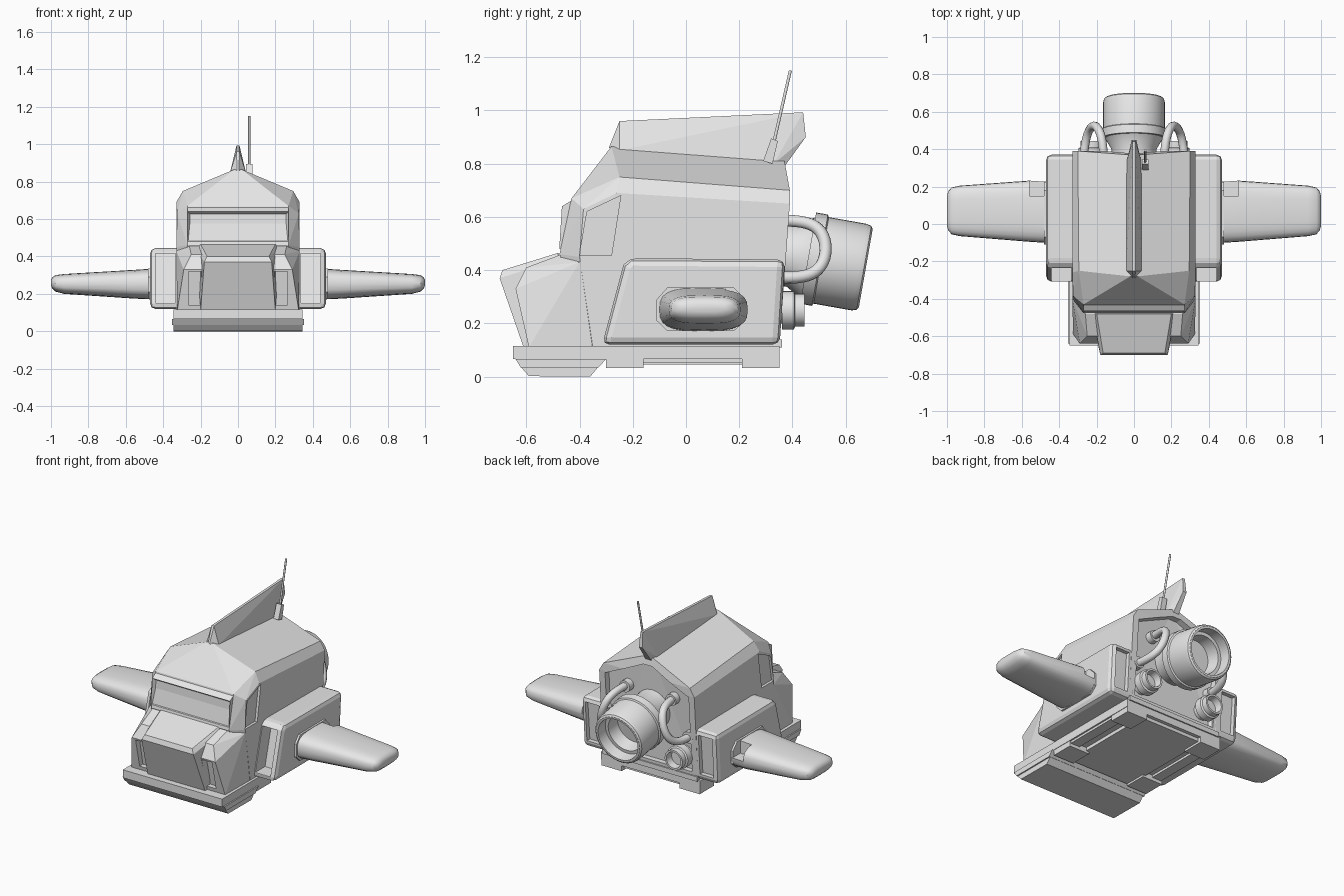
import bpy, bmesh
from math import sin, cos, pi, radians
from mathutils import Vector, Matrix

if "Cube" in bpy.data.objects:
    bpy.data.objects.remove(bpy.data.objects["Cube"], do_unlink=True)

grey = bpy.data.materials.new("plain_grey")
grey.use_nodes = True
grey.diffuse_color = (0.8, 0.8, 0.8, 1)
grey.node_tree.nodes["Principled BSDF"].inputs["Base Color"].default_value = (0.8, 0.8, 0.8, 1)


def make(name, bm, smooth=False):
    bmesh.ops.recalc_face_normals(bm, faces=bm.faces)
    mesh = bpy.data.meshes.new(name)
    bm.to_mesh(mesh)
    bm.free()
    mesh.materials.append(grey)
    ob = bpy.data.objects.new(name, mesh)
    bpy.context.collection.objects.link(ob)
    if smooth:
        activate(ob)
        bpy.ops.object.shade_smooth_by_angle(angle=radians(35))
    return ob


def activate(ob):
    bpy.ops.object.select_all(action='DESELECT')
    ob.select_set(True)
    bpy.context.view_layer.objects.active = ob


def hull(name, points):
    """Convex solid from points, mirrored across x."""
    bm = bmesh.new()
    for x, y, z in points:
        for s in (1, -1):
            bm.verts.new((s * x, y, z))
    bmesh.ops.remove_doubles(bm, verts=bm.verts, dist=1e-5)
    bmesh.ops.convex_hull(bm, input=bm.verts[:])
    bmesh.ops.dissolve_limit(bm, angle_limit=radians(1), verts=bm.verts, edges=bm.edges)
    return make(name, bm)


def loft(name, rings, smooth=False):
    """Skin closed rings of equal length and cap both ends."""
    bm = bmesh.new()
    rows = [[bm.verts.new(p) for p in ring] for ring in rings]
    n = len(rows[0])
    for a, b in zip(rows, rows[1:]):
        for i in range(n):
            j = (i + 1) % n
            bm.faces.new((a[i], a[j], b[j], b[i]))
    bm.faces.new(rows[0])
    bm.faces.new(rows[-1])
    return make(name, bm, smooth)


def prism(name, profile, x0, x1):
    """Extrude a (y, z) profile from x0 to x1."""
    return loft(name, [[(x, y, z) for y, z in profile] for x in (x0, x1)])


def box(name, x0, x1, y0, y1, z0, z1):
    return prism(name, [(y0, z0), (y1, z0), (y1, z1), (y0, z1)], x0, x1)


def lathe(name, profile, origin, tilt=0, n=32):
    """Revolve (distance, radius) pairs about a rearward axis."""
    turn = Matrix.Rotation(-tilt, 3, 'X')
    rings = [[Vector(origin) + turn @ Vector((r * cos(2 * pi * i / n), t, r * sin(2 * pi * i / n)))
              for i in range(n)] for t, r in profile]
    return loft(name, rings, True)


def tube(name, path, radius, kind='BEZIER'):
    curve = bpy.data.curves.new(name, 'CURVE')
    curve.dimensions = '3D'
    curve.bevel_depth = radius
    curve.bevel_resolution = 3
    curve.use_fill_caps = True
    sp = curve.splines.new('NURBS')
    sp.points.add(len(path) - 1)
    for p, co in zip(sp.points, path):
        p.co = (*co, 1)
    sp.use_endpoint_u = True
    sp.order_u = min(4, len(path))
    sp.resolution_u = 6
    curve.materials.append(grey)
    ob = bpy.data.objects.new(name, curve)
    bpy.context.collection.objects.link(ob)


def apply(ob, kind, **settings):
    m = ob.modifiers.new(kind.title(), kind)
    for key, value in settings.items():
        setattr(m, key, value)
    activate(ob)
    bpy.ops.object.modifier_apply(modifier=m.name)


def cut(ob, cutter):
    apply(ob, 'BOOLEAN', operation='DIFFERENCE', solver='EXACT', object=cutter)
    bpy.data.objects.remove(cutter, do_unlink=True)


# Cabin shell with hipped roof, recessed rear bay
cabin = hull("cabin", [
    (.33, .35, .11), (.33, .39, .65), (.30, .39, .70), (.03, .37, .81),
    (.33, -.26, .69), (.295, -.25, .75), (.02, -.28, .865),
    (.27, -.43, .67), (.325, -.385, .63), (.33, -.40, .45), (.27, -.475, .46),
    (.33, -.35, .11)])
cut(cabin, hull("bay_cutter", [(x, y + d, z) for d in (0, .2) for x, y, z in
                               ((.29, .32, .16), (.29, .35, .64), (.03, .34, .76))]))

# Nose: fenders with headlight recesses, and a raised hood
fenders = hull("fenders", [
    (.33, -.28, .11), (.33, -.28, .45), (.33, -.40, .43), (.26, -.48, .455),
    (.25, -.60, .41), (.29, -.64, .33), (.325, -.59, .11)])
hull("hood", [(.20, -.61, .11), (.18, -.70, .37), (.165, -.69, .40), (.20, -.48, .465),
              (.22, -.48, .44), (.21, -.40, .11)])

# Windshield frame with sunken glass
bm = bmesh.new()
rows = [[bm.verts.new((x, y, z)) for y, z in
         ((-.476, .48), (-.466, .64), (-.42, .668), (-.42, .48))] for x in (-.27, .27)]
front = bm.faces.new((rows[0][0], rows[1][0], rows[1][1], rows[0][1]))
for i in (1, 2, 3):
    j = (i + 1) % 4
    bm.faces.new((rows[0][i], rows[1][i], rows[1][j], rows[0][j]))
for row in rows:
    bm.faces.new(row)
bmesh.ops.recalc_face_normals(bm, faces=bm.faces)
bmesh.ops.inset_region(bm, faces=[front], thickness=.018, depth=-.02)
make("windshield", bm)

# Roof fin
hull("roof_fin", [(.008, -.25, .96), (.008, .44, .993), (.012, .45, .90), (.02, .37, .79),
                  (.04, .33, .80), (.042, -.25, .85), (.005, -.29, .86)])

# Bumper and underbody
box("floor_plate", -.345, .345, -.65, .352, .066, .116)
prism("bumper_step", [(-.64, .066), (-.62, .034), (-.33, .034), (-.30, .066)], -.353, .353)
prism("front_skid", [(-.62, .036), (-.59, .002), (-.36, .0), (-.33, .036)], -.345, .345)
box("belly_plate", -.22, .22, -.30, .33, .045, .07)
box("rear_sill", -.33, .33, .33, .36, .11, .14)

for s, side in ((1, "left"), (-1, "right")):
    # Recessed headlights and side windows
    cut(fenders, prism("light_cutter", [(-.8, .14), (-.8, .32), (-.60, .32), (-.565, .14)],
                       s * .195, s * .265))
    cut(cabin, prism("window_cutter", [(-.40, .455), (-.28, .455), (-.245, .68), (-.372, .62)],
                     s * .314, s * .4))

    # Side pod with front and rear openings
    pod = prism(side + "_pod", [(-.315, .12), (-.235, .42), (-.21, .445), (.372, .44), (.352, .12)],
                s * .28, s * .47)
    apply(pod, 'BEVEL', width=.028, segments=2, limit_method='ANGLE', angle_limit=radians(40))
    cut(pod, prism("intake_cutter", [(-.5, .15), (-.5, .415), (-.14, .415), (-.21, .15)],
                   s * .335, s * .44))
    cut(pod, prism("outlet_cutter", [(.325, .16), (.345, .41), (.5, .41), (.5, .16)],
                   s * .345, s * .44))

    # Stub wing: rounded sections shrinking to a soft tip, stepped at the root
    rings = []
    for x, y0, y1, z0, z1 in ((.45, -.102, .225, .17, .335), (.56, -.095, .232, .175, .328),
                              (.93, -.065, .205, .20, .306), (.975, -.055, .195, .212, .30),
                              (.993, -.035, .175, .228, .288), (1, -.01, .15, .245, .272)):
        ring = []
        for i in range(24):
            c, q = cos(2 * pi * i / 24), sin(2 * pi * i / 24)
            px = (abs(c) ** .6) * (1 if c > 0 else -1)
            pz = (abs(q) ** .7) * (1 if q > 0 else -1)
            ring.append((s * x, (y0 + y1) / 2 + px * (y1 - y0) / 2, (z0 + z1) / 2 + pz * (z1 - z0) / 2))
        rings.append(ring)
    wing = loft(side + "_wing", rings, True)
    cut(wing, box("notch_cutter", s * .44, s * .56, .15, .3, .25, .4))
    collar = [(-.11, .21), (-.07, .172), (.18, .172), (.224, .21),
              (.224, .29), (.18, .335), (-.07, .335), (-.11, .29)]
    prism(side + "_wing_collar", collar, s * .45, s * .482)

    # Corner skids and rails below the floor
    for part, y0, y1 in (("front", -.30, -.16), ("rear", .21, .352)):
        box(f"{side}_{part}_skid", s * .2, s * .342, y0, y1, .032, .07)
    box(side + "_rail", s * .27, s * .335, -.16, .21, .052, .07)

    # Small rear thruster and bent coolant pipe
    lathe(side + "_thruster", [(-.05, .05), (.03, .05), (.03, .072), (.075, .072), (.08, .062),
                               (.115, .062), (.115, .05), (.07, .045)], (s * .225, .33, .25), 0, 24)
    tube(side + "_pipe", [(s * .16, .33, .585), (s * .165, .44, .59), (s * .19, .53, .56),
                          (s * .235, .53, .40), (s * .265, .44, .365), (s * .27, .33, .375)], .023)
    lathe(side + "_pipe_socket", [(0, .036), (.04, .036)], (s * .16, .34, .585), 0, 20)
    lathe(side + "_pipe_foot", [(0, .036), (.04, .036)], (s * .27, .33, .375), 0, 20)

# Main engine, tipped slightly downward
lathe("main_engine", [(-.06, .12), (.03, .12), (.09, .155), (.09, .174), (.135, .174), (.14, .165),
                      (.285, .165), (.303, .16), (.31, .15), (.31, .137), (.24, .135),
                      (.24, .115), (.16, .105)], (0, .37, .461), radians(10), 40)

# Aerial
prism("aerial_base", [(.29, .81), (.325, .80), (.345, .885), (.32, .895)], .043, .078)
tube("aerial_rod", [(.06, .33, .88), (.06, .392, 1.15)], .006)
